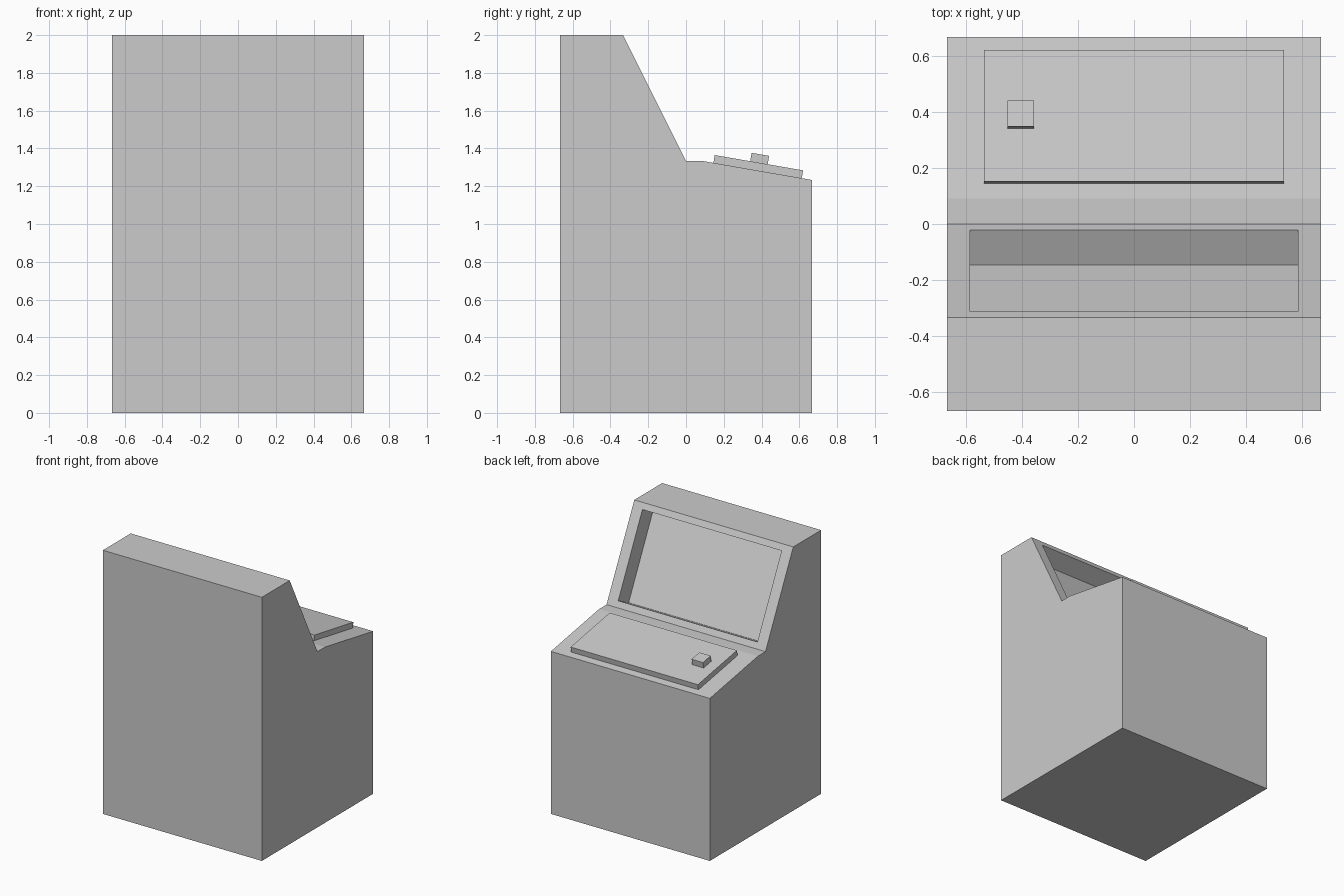
import bpy, bmesh
from math import atan2
from mathutils import Vector, Matrix

if "Cube" in bpy.data.objects:
    bpy.data.objects.remove(bpy.data.objects["Cube"])

HALF = 0.667
DECK_BACK, DECK_FRONT = Vector((0, 0.09, 1.333)), Vector((0, HALF, 1.233))
RUN = (DECK_FRONT - DECK_BACK).normalized()
UP = Vector((1, 0, 0)).cross(RUN)
TILT = Matrix.Rotation(atan2(RUN.z, RUN.y), 4, 'X')


def finish(bm, name):
    bmesh.ops.recalc_face_normals(bm, faces=bm.faces)
    mesh = bpy.data.meshes.new(name)
    bm.to_mesh(mesh)
    bm.free()
    obj = bpy.data.objects.new(name, mesh)
    bpy.context.collection.objects.link(obj)
    return obj


def deck_box(name, base, width, length, height, sink=0.004):
    """Box standing on the sloping deck, sunk slightly into what it rests on."""
    bm = bmesh.new()
    bmesh.ops.create_cube(bm, size=1)
    bmesh.ops.scale(bm, vec=(width, length, height + sink), verts=bm.verts)
    obj = finish(bm, name)
    obj.matrix_world = Matrix.Translation(base + UP * (height - sink) / 2) @ TILT
    return obj


# Cabinet: side profile extruded across the width
profile = [(-HALF, 0), (HALF, 0), (DECK_FRONT.y, DECK_FRONT.z),
           (DECK_BACK.y, DECK_BACK.z), (0, 1.333), (-0.333, 2), (-HALF, 2)]
bm = bmesh.new()
side = bm.faces.new([bm.verts.new((-HALF, y, z)) for y, z in profile])
ext = bmesh.ops.extrude_face_region(bm, geom=[side])
bmesh.ops.translate(bm, vec=(2 * HALF, 0, 0),
                    verts=[g for g in ext['geom'] if isinstance(g, bmesh.types.BMVert)])
bmesh.ops.recalc_face_normals(bm, faces=bm.faces)

# Screen recess: inset the sloping face and push it in
bm.normal_update()
screen = max(bm.faces, key=lambda f: f.normal.dot(Vector((0, 0.894, 0.447))))
normal = screen.normal.copy()
bmesh.ops.inset_individual(bm, faces=[screen], thickness=0.048, use_even_offset=True)
for v in screen.verts:
    v.co.x = 0.584 if v.co.x > 0 else -0.584
pushed = bmesh.ops.extrude_discrete_faces(bm, faces=[screen])['faces'][0]
bmesh.ops.translate(bm, vec=normal * -0.14, verts=pushed.verts)
finish(bm, "cabinet")

# Control panel on the sloping deck
panel_base = DECK_BACK + RUN * ((0.379 - DECK_BACK.y) / RUN.y)
deck_box("control_panel", panel_base, 1.068, 0.475, 0.042)

# Square button on the panel
button_base = panel_base + UP * 0.042 + Vector((-0.403, 0, 0))
deck_box("button", button_base, 0.095, 0.094, 0.045)
